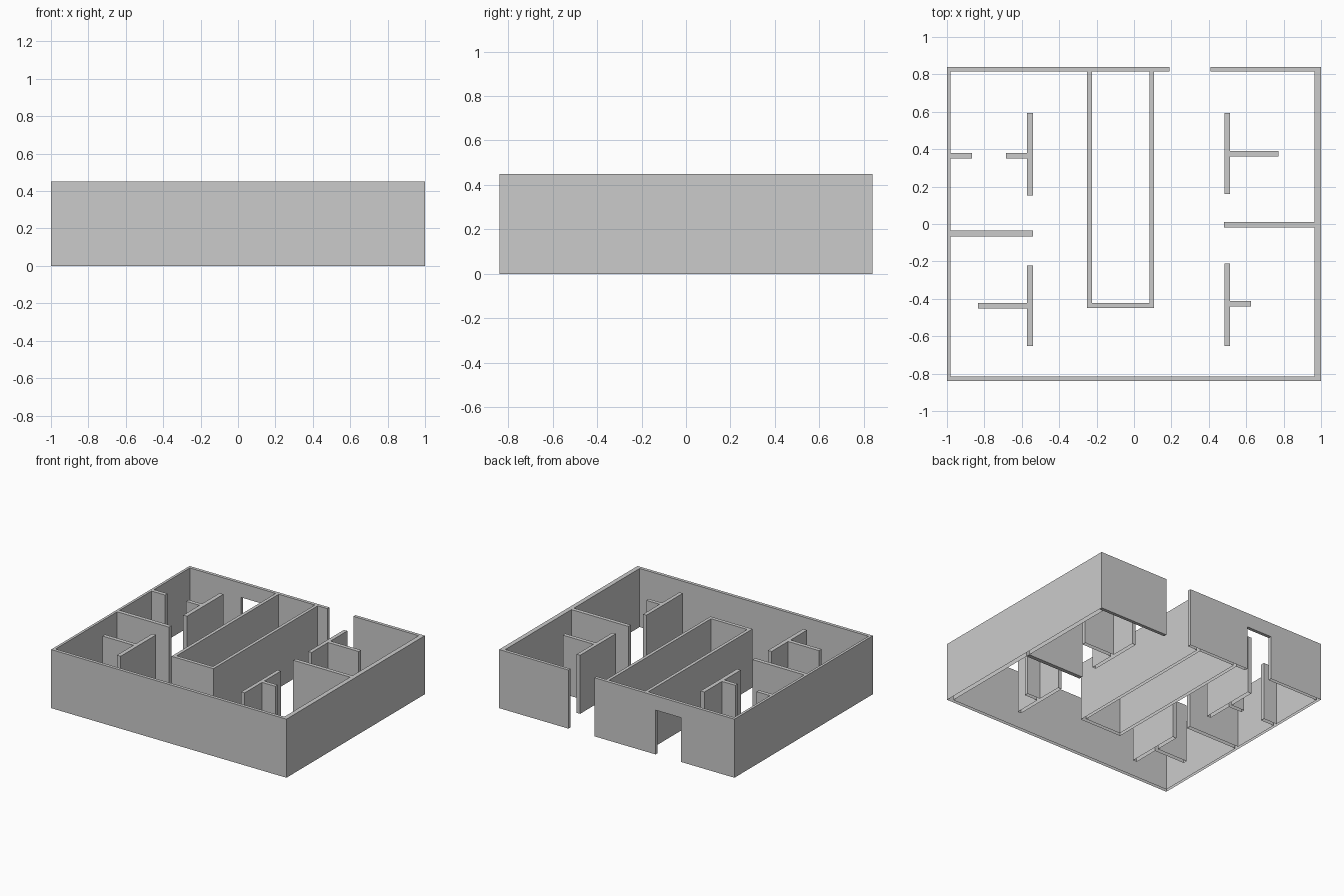
import bpy, bmesh

if "Cube" in bpy.data.objects:
    bpy.data.objects.remove(bpy.data.objects["Cube"])

HEIGHT = 0.45
DOOR_TOP = 0.34


def walls(name, rects, z0=0.0, z1=HEIGHT, capped=()):
    """Merge plan rectangles (x0, x1, y0, y1) into one footprint and raise it as walls."""
    xs = sorted({v for r in rects for v in r[:2]})
    ys = sorted({v for r in rects for v in r[2:]})
    bm = bmesh.new()
    grid = {}

    def vert(x, y):
        if (x, y) not in grid:
            grid[x, y] = bm.verts.new((x, y, z1))
        return grid[x, y]

    for xa, xb in zip(xs, xs[1:]):
        for ya, yb in zip(ys, ys[1:]):
            cx, cy = (xa + xb) / 2, (ya + yb) / 2
            if any(a < cx < b and c < cy < d for a, b, c, d in rects):
                bm.faces.new([vert(xa, ya), vert(xb, ya), vert(xb, yb), vert(xa, yb)])
    rim = [e for e in bm.edges if e.is_boundary]
    side = bmesh.ops.extrude_edge_only(bm, edges=rim)["geom"]
    for v in side:
        if isinstance(v, bmesh.types.BMVert):
            v.co.z = z0
    bmesh.ops.recalc_face_normals(bm, faces=bm.faces)
    bmesh.ops.dissolve_limit(bm, angle_limit=0.01, verts=bm.verts, edges=bm.edges)
    # undersides that are closed
    for a, b, c, d in capped:
        bm.faces.new([bm.verts.new(p) for p in ((a, c, z0), (a, d, z0), (b, d, z0), (b, c, z0))])
    mesh = bpy.data.meshes.new(name)
    bm.to_mesh(mesh)
    bm.free()
    obj = bpy.data.objects.new(name, mesh)
    bpy.context.collection.objects.link(obj)
    return obj


back_right = (0.41, 1.0, 0.815, 0.84)
right_divider = (0.482, 0.965, -0.018, 0.012)

# Outer shell with the attached central core and room dividers
walls("outer_and_core_walls", [
    (-1.0, 1.0, -0.84, -0.815),        # front
    (-1.0, -0.98, -0.84, 0.84),        # left
    (0.965, 1.0, -0.84, 0.84),         # right
    (-1.0, -0.545, 0.815, 0.84),       # back, left of door
    (-0.33, 0.19, 0.815, 0.84),        # back, middle
    back_right,
    (-0.25, -0.225, -0.45, 0.84),      # core left
    (0.083, 0.107, -0.45, 0.84),       # core right
    (-0.25, 0.107, -0.45, -0.422),     # core front
    (-1.0, -0.866, 0.35, 0.38),        # left stub
    (-1.0, -0.54, -0.067, -0.036),     # left divider
    right_divider,
], capped=[back_right, right_divider])

# Lintel over the back door
lintel = (-0.545, -0.33, 0.815, 0.84)
walls("door_lintel", [lintel], z0=DOOR_TOP, capped=[lintel])

# Free-standing T-shaped partitions
walls("partition_back_left", [(-0.572, -0.54, 0.152, 0.594), (-0.685, -0.54, 0.35, 0.38)])
walls("partition_front_left", [(-0.572, -0.54, -0.652, -0.222), (-0.834, -0.54, -0.453, -0.422)])
walls("partition_back_right", [(0.484, 0.513, 0.16, 0.594), (0.484, 0.773, 0.361, 0.391)])
walls("partition_front_right", [(0.484, 0.513, -0.652, -0.212), (0.484, 0.626, -0.441, -0.412)])
